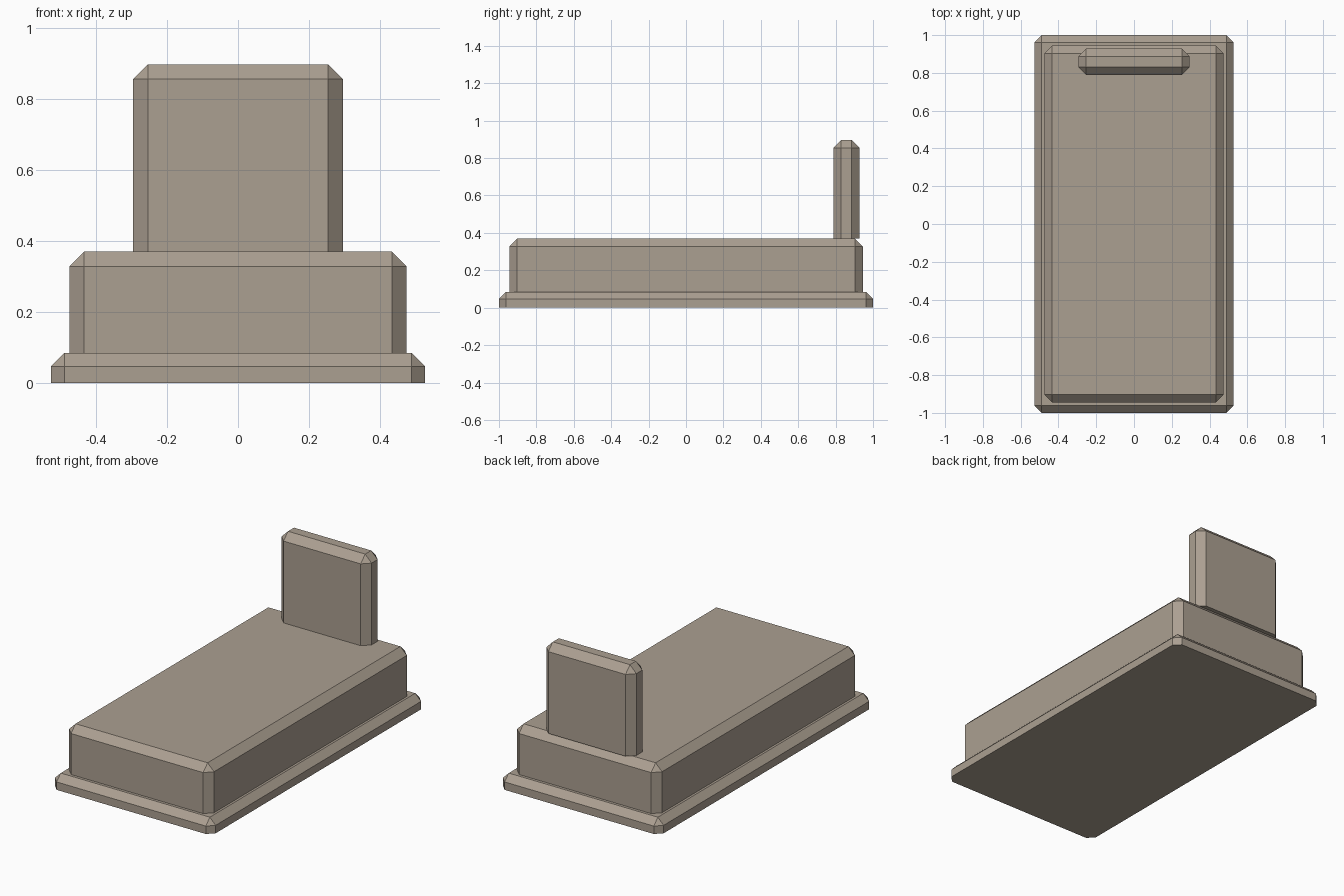
import bpy
import bmesh
from mathutils import Matrix, Vector

cube = bpy.data.objects.get("Cube")
if cube:
    bpy.data.objects.remove(cube, do_unlink=True)

COLOUR = (0.41, 0.35, 0.285, 1.0)
stone = bpy.data.materials.new("warm_grey_stone")
stone.use_nodes = True
stone.diffuse_color = COLOUR
stone.node_tree.nodes["Principled BSDF"].inputs["Base Color"].default_value = COLOUR


def chamfered_block(name, size, bottom_centre, chamfer):
    """Block with chamfered upright and top edges and a sharp flat base."""
    bm = bmesh.new()
    centre = Vector(bottom_centre) + Vector((0, 0, size[2] / 2))
    bmesh.ops.create_cube(bm, size=1, matrix=Matrix.Translation(centre) @ Matrix.Diagonal((*size, 1)))
    edges = [e for e in bm.edges if any(v.co.z > centre.z for v in e.verts)]
    bmesh.ops.bevel(bm, geom=edges, offset=chamfer, offset_type='OFFSET',
                    segments=1, affect='EDGES', profile=0.5)
    mesh = bpy.data.meshes.new(name)
    bm.to_mesh(mesh)
    bm.free()
    mesh.materials.append(stone)
    obj = bpy.data.objects.new(name, mesh)
    bpy.context.collection.objects.link(obj)
    return obj


# Wide plinth, raised slab on it, and upright stone near the back
chamfered_block("base_plinth", (1.054, 2.0, 0.085), (0, 0, 0), 0.038)
chamfered_block("raised_slab", (0.95, 1.89, 0.285), (0, 0, 0.085), 0.042)
chamfered_block("upright_headstone", (0.59, 0.14, 0.527), (0, 0.858, 0.37), 0.042)
